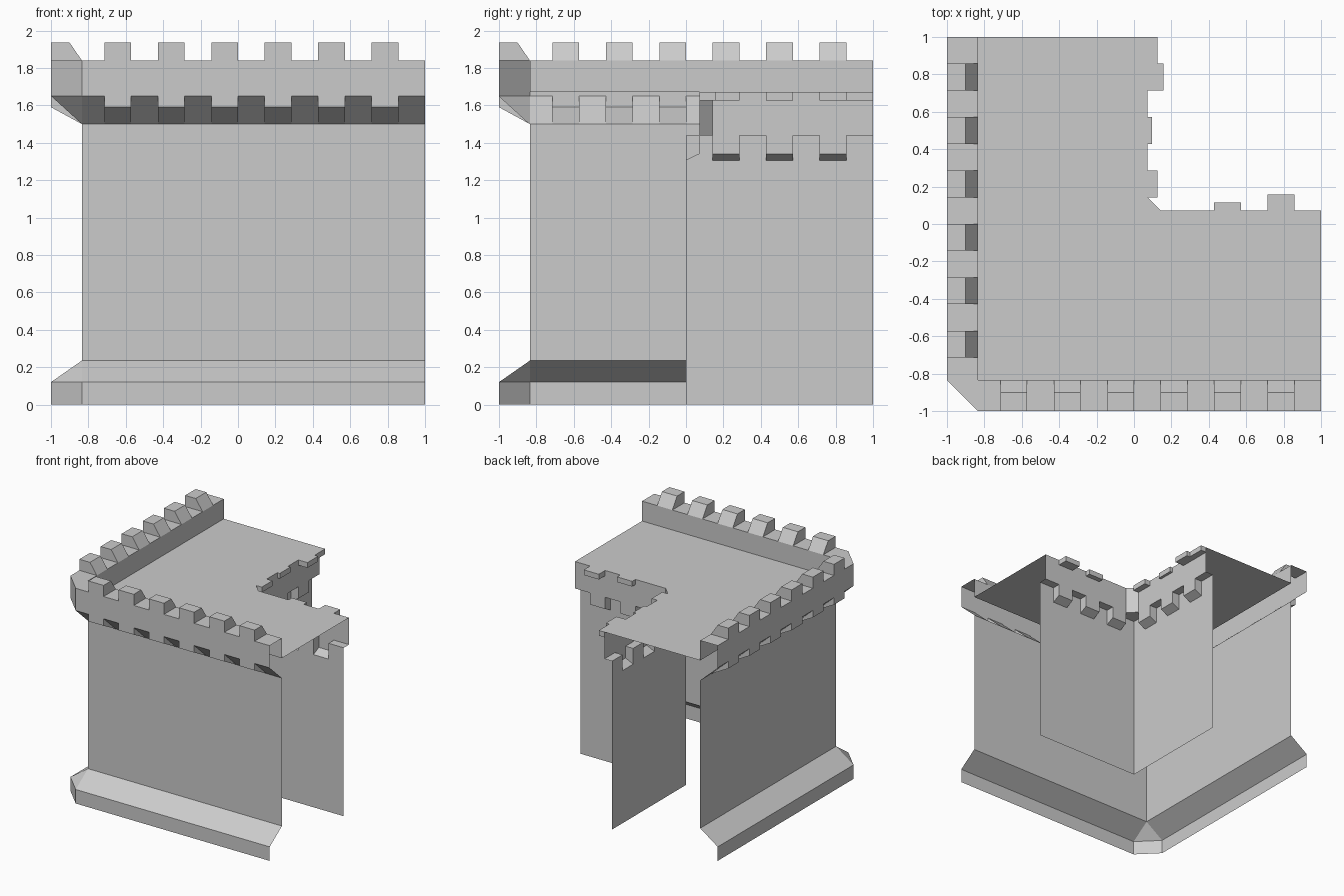
import bpy, bmesh

if "Cube" in bpy.data.objects:
    bpy.data.objects.remove(bpy.data.objects["Cube"])

W = -0.835          # outer wall plane (overhang reaches -1)
C = 1 / 7           # battlement cell width
B = 1 / 14          # inner ledge overhang
DECK = 1.67


class Part:
    """Open shell; arm pieces are built along x and mirrored over the x=y diagonal."""

    def __init__(self, name):
        self.name, self.bm = name, bmesh.new()

    def face(self, pts):
        self.bm.faces.new([self.bm.verts.new(p) for p in pts])

    def both(self, pts, arms):
        if 'x' in arms:
            self.face(pts)
        if 'y' in arms:
            self.face([(y, x, z) for x, y, z in reversed(pts)])

    def strip(self, prof, t0, t1, arms='xy'):
        for (a, z), (b, w) in zip(prof, prof[1:]):
            self.both([(t0, a, z), (t1, a, z), (t1, b, w), (t0, b, w)], arms)

    def caps(self, prof, t0, t1, arms='xy'):
        self.both([(t0, a, z) for a, z in prof], arms)
        self.both([(t1, a, z) for a, z in reversed(prof)], arms)

    def chamfer(self, z0, z1):
        self.face([(-1, W, z0), (W, -1, z0), (W, -1, z1), (-1, W, z1)])

    def finish(self):
        bmesh.ops.remove_doubles(self.bm, verts=self.bm.verts, dist=1e-5)
        me = bpy.data.meshes.new(self.name)
        self.bm.to_mesh(me)
        self.bm.free()
        bpy.context.collection.objects.link(bpy.data.objects.new(self.name, me))


# Sloped plinth with chamfered corner
p = Part("plinth")
p.strip([(-1, 0), (-1, 0.12), (W, 0.235)], W, 1)
p.chamfer(0, 0.12)
p.face([(-1, W, 0.12), (W, -1, 0.12), (W, W, 0.235)])
p.finish()

# Plain outer walls
p = Part("outer_wall")
p.strip([(W, 0.235), (W, 1.5)], W, 1)
p.finish()

# Overhanging parapet: corbels, band, merlons
p = Part("parapet")
p.strip([(-1, 1.65), (-1, 1.84)], W, 1)
p.strip([(W, 1.84), (W, DECK)], W, 1)
corbel = [(W, 1.5), (-1, 1.59), (-1, 1.65)]
merlon = [(-1, 1.84), (-1, 1.935), (-0.9, 1.935), (W, 1.84)]
gap_start = W
for k in range(-5, 7, 2):
    t0, t1 = k * C, (k + 1) * C
    for prof in (corbel, merlon):
        p.strip(prof, t0, t1)
        p.caps(prof, t0, t1)
    gaps = [(gap_start, t0)] + ([(t1, 1)] if k == 5 else [])
    for g0, g1 in gaps:
        p.strip([(W, 1.5), (-1, 1.65)], g0, g1)
        p.strip([(-1, 1.84), (W, 1.84)], g0, g1)
    gap_start = t1
p.chamfer(1.65, 1.84)
p.face([(W, W, 1.5), (-1, W, 1.65), (W, -1, 1.65)])
p.face([(-1, W, 1.84), (W, -1, 1.84), (W, W, 1.84)])
p.finish()

# Walkway deck
p = Part("walkway_deck")
p.face([(x, y, DECK) for x, y in
        [(W, W), (1, W), (1, B), (C, B), (B, C), (B, 1), (W, 1)]])
p.finish()

# Inner walls with corbelled ledge band
p = Part("inner_wall")
p.strip([(0, 1.305), (0, 0)], 0, 1)
p.strip([(B, DECK), (B, 1.44)], C, 1)
tooth = [(B, 1.44), (B, 1.34), (0, 1.305)]
p.strip([(0, 1.44), (0, 1.305)], 0, C)
for k in (1, 3, 5):
    t0, t1, t2 = k * C, (k + 1) * C, (k + 2) * C
    p.strip(tooth, t0, t1)
    p.caps(tooth + [(0, 1.44)], t0, t1)
    p.strip([(B, 1.44), (0, 1.44), (0, 1.305)], t1, t2)
p.face([(C, B, 1.44), (B, C, 1.44), (B, C, DECK), (C, B, DECK)])
p.face([(x, y, 1.44) for x, y in [(0, 0), (0, C), (B, C), (C, B), (C, 0)]])
p.finish()

# Uneven plank ends sticking out past the deck edge
p = Part("plank_ends")
for arm, k, d in [('y', 1, 0.125), ('y', 3, 0.095), ('y', 5, 0.157),
                  ('y', 6, 0.125), ('x', 3, 0.115), ('x', 5, 0.157)]:
    prof = [(B, DECK), (d, DECK), (d, 1.625), (B, 1.625)]
    p.strip(prof, k * C, (k + 1) * C, arm)
    p.caps(prof, k * C, (k + 1) * C, arm)
p.finish()
